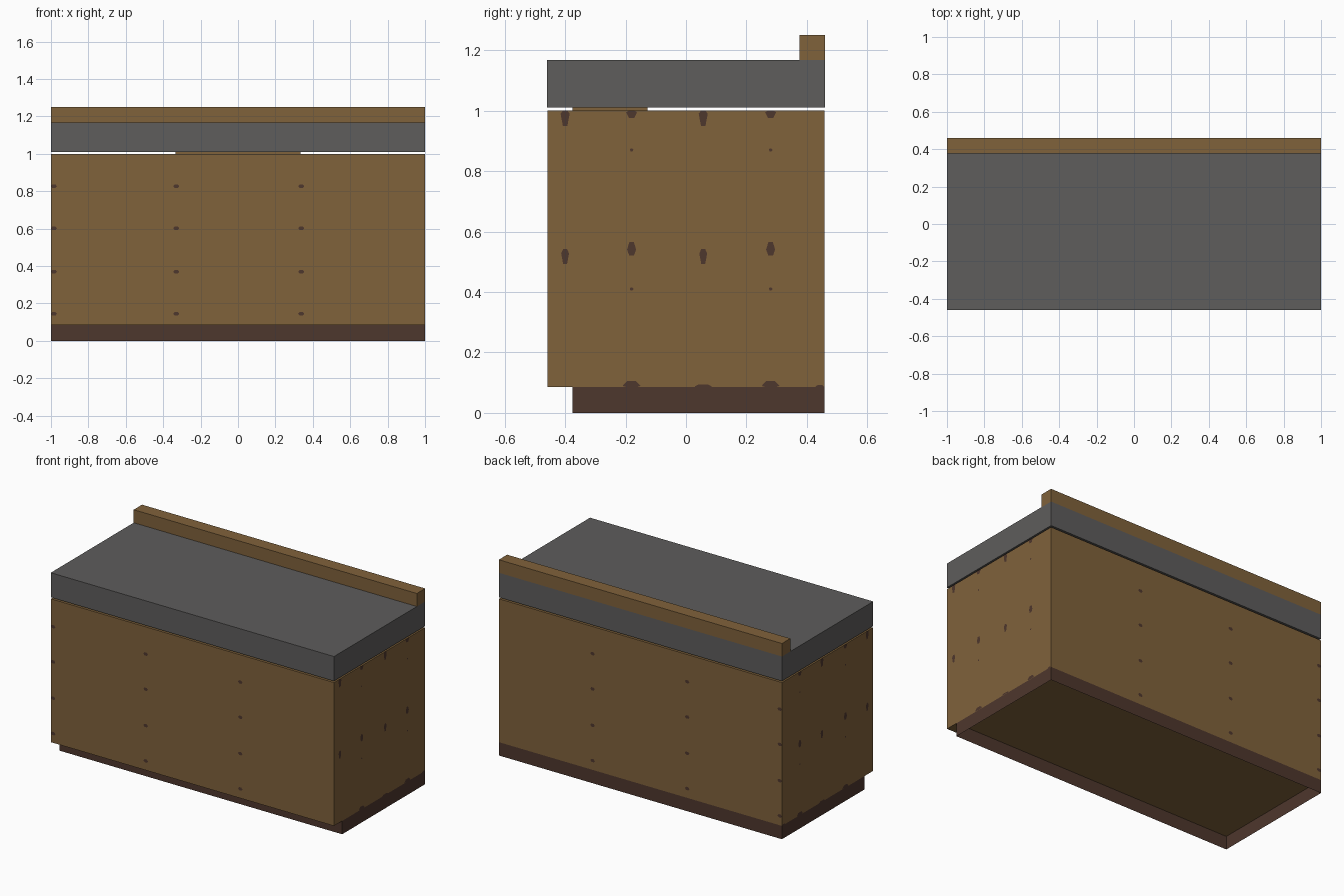
import bpy, bmesh

if "Cube" in bpy.data.objects:
    bpy.data.objects.remove(bpy.data.objects["Cube"])


def material(name, rgb):
    m = bpy.data.materials.new(name)
    m.diffuse_color = (*rgb, 1)
    m.use_nodes = True
    m.node_tree.nodes["Principled BSDF"].inputs["Base Color"].default_value = m.diffuse_color
    return m


WOOD = material("brown wood", (0.216, 0.122, 0.044))
DARK = material("dark brown wood", (0.076, 0.038, 0.026))
STONE = material("grey stone", (0.112, 0.109, 0.107))


def finish(name, bm, mat):
    me = bpy.data.meshes.new(name)
    bm.to_mesh(me)
    bm.free()
    me.materials.append(mat)
    ob = bpy.data.objects.new(name, me)
    bpy.context.collection.objects.link(ob)
    return ob


def box(name, x, y, z, mat, open_ends=False):
    bm = bmesh.new()
    bmesh.ops.create_cube(bm, size=1)
    for v in bm.verts:
        v.co = [r[0] if c < 0 else r[1] for c, r in zip(v.co, (x, y, z))]
    if open_ends:
        bm.normal_update()
        ends = [f for f in bm.faces if abs(f.normal.z) > 0.5]
        bmesh.ops.delete(bm, geom=ends, context='FACES_ONLY')
    return finish(name, bm, mat)


# Main parts
box("cabinet_body", (-0.999, 0.999), (-0.459, 0.459), (0.085, 1.0), WOOD)
box("plinth", (-0.999, 0.999), (-0.376, 0.459), (0, 0.085), DARK, open_ends=True)
box("counter_spacer", (-0.333, 0.333), (-0.376, -0.127), (0.99, 1.012), WOOD)
box("worktop", (-1, 1), (-0.46, 0.46), (1.01, 1.167), STONE)
box("back_ledge", (-1, 1), (0.376, 0.46), (1.167, 1.25), WOOD)


# Dark knots on the wood, as very thin plates
def plate(bm, points):
    bm.faces.new([bm.verts.new(p) for p in points])


def shape(cx, w, bottom, top, wide):
    """Teardrop outline; wide is the height of its widest line (0 to 1)."""
    h = top - bottom
    prof = [(0.25, 0), (0.5, wide), (0.25, 1)]
    right = [(cx + w * a, bottom + h * b) for a, b in prof]
    left = [(cx - w * a, bottom + h * b) for a, b in reversed(prof)]
    return right + left


side_knots = []
for y in (-0.40, 0.057):
    side_knots += [shape(y, 0.03, 0.95, 1.0, 0.8), shape(y, 0.026, 0.493, 0.542, 0.7)]
for y in (-0.18, 0.28):
    side_knots += [shape(y, 0.036, 0.976, 1.0, 0.8), shape(y, 0.03, 0.52, 0.565, 0.45),
                   shape(y, 0.012, 0.865, 0.875, 0.5), shape(y, 0.012, 0.405, 0.415, 0.5)]
# Ragged bumps along the bottom edge
for y, w, h in ((-0.18, 0.06, 0.02), (0.057, 0.06, 0.009), (0.28, 0.06, 0.02), (0.443, 0.03, 0.007)):
    side_knots.append(shape(y, w, 0.085, 0.085 + h, 0.2))

for sx, name in ((1, "right_knots"), (-1, "left_knots")):
    bm = bmesh.new()
    for pts in side_knots:
        plate(bm, [(sx, y, z) for y, z in pts[::sx]])
    finish(name, bm, DARK)

for sy, name in ((-1, "front_knots"), (1, "back_knots")):
    bm = bmesh.new()
    for i, z in enumerate((0.145, 0.37, 0.602, 0.827)):
        for x in (-0.984, -0.33, 0.338):
            pts = shape(x, 0.032, z - 0.01, z + 0.01, 0.5)
            plate(bm, [(a, sy * 0.46, b) for a, b in pts[::-sy]])
    finish(name, bm, DARK)
